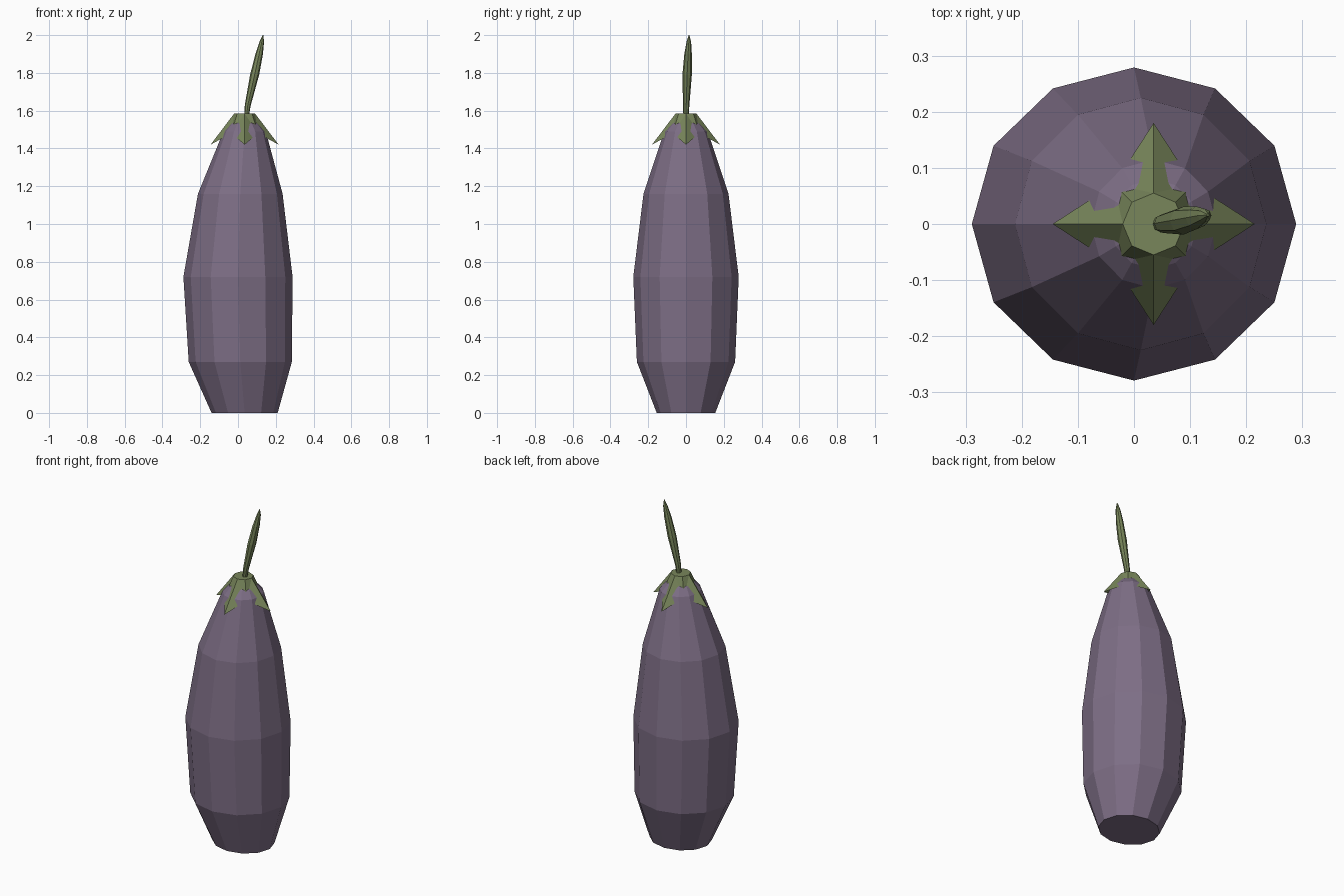
import bpy, bmesh, math

if "Cube" in bpy.data.objects:
    bpy.data.objects.remove(bpy.data.objects["Cube"])


def material(name, color):
    m = bpy.data.materials.new(name)
    m.diffuse_color = (*color, 1)
    m.use_nodes = True
    m.node_tree.nodes["Principled BSDF"].inputs["Base Color"].default_value = m.diffuse_color
    return m


purple = material("dusky purple", (0.205, 0.155, 0.235))
green = material("leaf green", (0.19, 0.24, 0.105))


def ring(bm, n, cx, cy, z, rx, ry):
    return [bm.verts.new((cx + rx * math.cos(i * math.tau / n),
                          cy + ry * math.sin(i * math.tau / n), z)) for i in range(n)]


def bridge(bm, a, b):
    n = len(a)
    for i in range(n):
        j = (i + 1) % n
        bm.faces.new((a[i], a[j], b[j], b[i]))


def finish(bm, name, mat):
    bmesh.ops.recalc_face_normals(bm, faces=bm.faces)
    me = bpy.data.meshes.new(name)
    bm.to_mesh(me)
    bm.free()
    me.materials.append(mat)
    ob = bpy.data.objects.new(name, me)
    bpy.context.collection.objects.link(ob)
    return ob


def loft(name, n, sections, mat):
    bm = bmesh.new()
    rings = [ring(bm, n, *s) for s in sections]
    for a, b in zip(rings, rings[1:]):
        bridge(bm, a, b)
    bm.faces.new(rings[0][::-1])
    bm.faces.new(rings[-1])
    return finish(bm, name, mat)


# Faceted fruit body: (centre x, centre y, z, radius x, radius y)
loft("fruit_body", 12, [
    (0.035, 0, 0.0, 0.175, 0.155),
    (0.012, 0, 0.27, 0.273, 0.26),
    (0.0, 0, 0.72, 0.289, 0.279),
    (0.012, 0, 1.16, 0.224, 0.225),
    (0.035, 0, 1.49, 0.112, 0.115),
    (0.035, 0, 1.53, 0.078, 0.08),
    (0.035, 0, 1.565, 0.03, 0.03),
], purple)

# Star-shaped leafy cap: octagonal top, four drooping points
bm = bmesh.new()
top = ring(bm, 8, 0.035, 0, 1.585, 0.055, 0.055)
star = []
for i in range(8):
    r, z = (0.18, 1.42) if i % 2 == 0 else (0.1, 1.48)
    a = i * math.tau / 8
    star.append(bm.verts.new((0.035 + r * math.cos(a), r * math.sin(a), z)))
for i in range(8):
    j = (i + 1) % 8
    tip, valley = (i, j) if i % 2 == 0 else (j, i)
    bm.faces.new((top[i], star[i], star[j]) if i == tip else (top[j], star[i], star[j]))
    bm.faces.new((top[i], star[j], top[j]) if i == tip else (top[i], star[i], top[j]))
bm.faces.new(top)
finish(bm, "leafy_cap", green)

# Leaning stem, swollen in the middle and pointed at the end
loft("stem", 8, [
    (0.045, 0.0, 1.57, 0.012, 0.014),
    (0.052, 0.001, 1.63, 0.016, 0.017),
    (0.088, 0.006, 1.79, 0.024, 0.025),
    (0.112, 0.011, 1.90, 0.02, 0.02),
    (0.126, 0.015, 1.965, 0.012, 0.012),
    (0.132, 0.016, 2.0, 0.002, 0.002),
], green)
